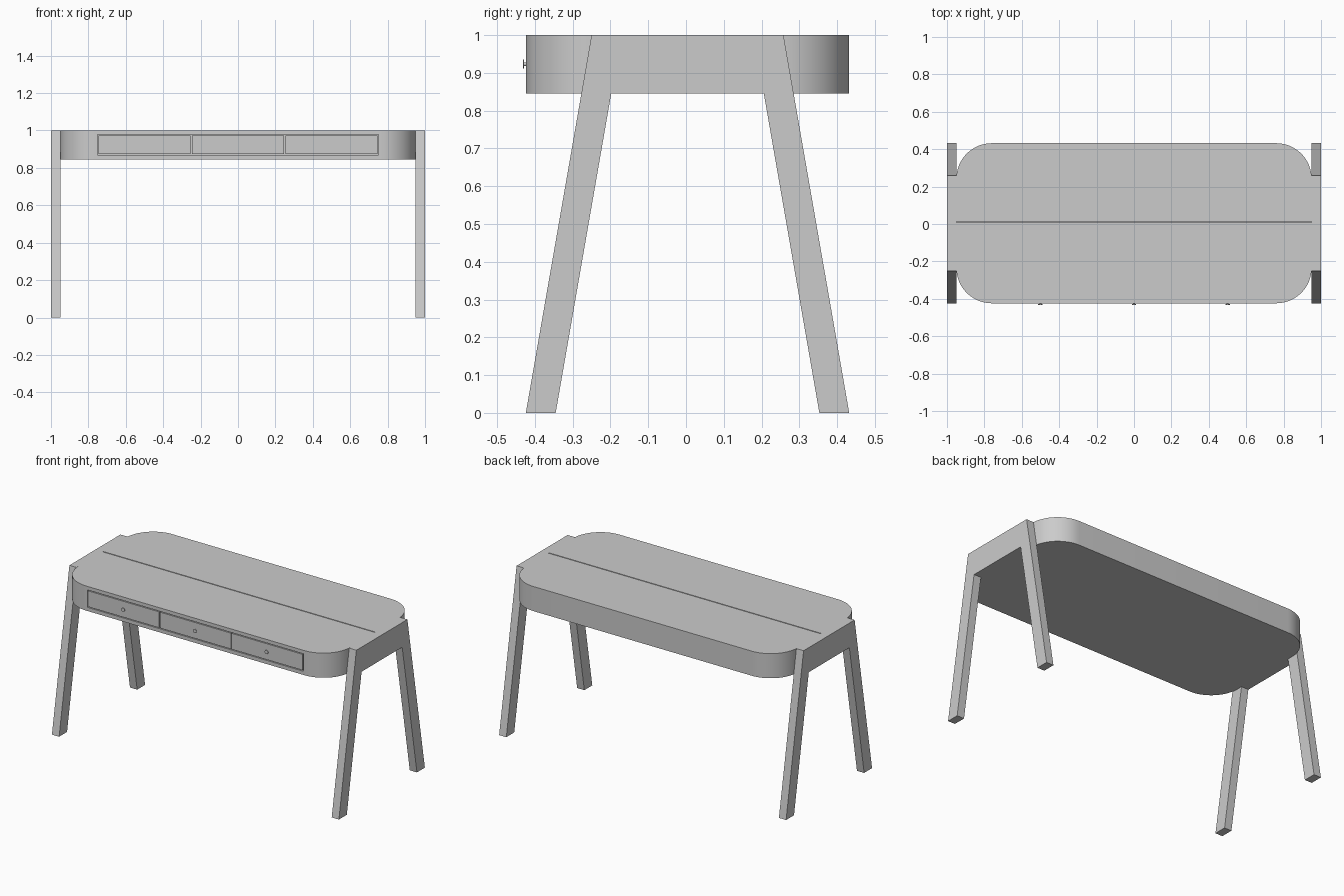
import bpy, bmesh, math

if "Cube" in bpy.data.objects:
    bpy.data.objects.remove(bpy.data.objects["Cube"])

grey = bpy.data.materials.new("light grey")
grey.diffuse_color = (0.6, 0.6, 0.6, 1)
grey.use_nodes = True
grey.node_tree.nodes["Principled BSDF"].inputs["Base Color"].default_value = grey.diffuse_color

FRONT, BACK = -0.424, 0.432      # depth of the desk
LOW, TOP = 0.845, 1.0            # height of the desk body
MID = (FRONT + BACK) / 2


def finish(name, bm):
    bmesh.ops.recalc_face_normals(bm, faces=bm.faces)
    mesh = bpy.data.meshes.new(name)
    bm.to_mesh(mesh)
    bm.free()
    ob = bpy.data.objects.new(name, mesh)
    bpy.context.collection.objects.link(ob)
    mesh.materials.append(grey)
    return ob


def prism(name, points, offset):
    """Extrude a closed outline of 3D points along an offset."""
    bm = bmesh.new()
    face = bm.faces.new([bm.verts.new(p) for p in points])
    ext = bmesh.ops.extrude_face_region(bm, geom=[face])
    verts = [g for g in ext["geom"] if isinstance(g, bmesh.types.BMVert)]
    bmesh.ops.translate(bm, verts=verts, vec=offset)
    return finish(name, bm)


def box(name, x0, x1, y0, y1, z0, z1):
    pts = [(x0, y0, z0), (x1, y0, z0), (x1, y1, z0), (x0, y1, z0)]
    return prism(name, pts, (0, 0, z1 - z0))


def smooth(ob):
    bpy.ops.object.select_all(action='DESELECT')
    ob.select_set(True)
    bpy.context.view_layer.objects.active = ob
    bpy.ops.object.shade_smooth_by_angle(angle=math.radians(30))


def cut(ob, cutter):
    mod = ob.modifiers.new("cut", 'BOOLEAN')
    mod.operation, mod.solver, mod.object = 'DIFFERENCE', 'EXACT', cutter
    bpy.context.view_layer.objects.active = ob
    bpy.ops.object.modifier_apply(modifier=mod.name)
    bpy.data.objects.remove(cutter)


# Desk body: rounded rectangle slab
HALF, R, SEG = 0.95, 0.19, 16
outline = []
for k, (sx, sy) in enumerate([(1, 1), (-1, 1), (-1, -1), (1, -1)]):
    cx = sx * (HALF - R)
    cy = MID + sy * ((BACK - FRONT) / 2 - R)
    for i in range(SEG + 1):
        a = math.pi / 2 * (k + i / SEG)
        outline.append((cx + R * math.cos(a), cy + R * math.sin(a), LOW))
body = prism("desk_body", outline, (0, 0, TOP - LOW))

# Drawer recess in the front and narrow seam along the top
cut(body, box("drawer_recess_cutter", -0.752, 0.752, FRONT - 0.05, FRONT + 0.03, 0.868, 0.978))
cut(body, box("top_seam_cutter", -0.948, 0.948, 0.008, 0.014, 0.988, 1.05))
smooth(body)

# Drawer fronts, flush with the body, each with a small round knob
for i, name in enumerate(("left", "middle", "right")):
    x = (i - 1) * 0.5
    box(name + "_drawer_front", x - 0.247, x + 0.247, FRONT, FRONT + 0.03, 0.873, 0.973)
    for part, r, y0, y1 in (("stem", 0.005, FRONT + 0.002, -0.429),
                            ("knob", 0.012, -0.429, -0.432)):
        ring = [(x + r * math.cos(t * math.pi / 8), y0,
                 0.923 + r * math.sin(t * math.pi / 8)) for t in range(16)]
        smooth(prism(name + "_drawer_" + part, ring, (0, y1 - y0, 0)))

# End frames: cross panel with two splayed legs, one per side
profile = [(-0.250, TOP), (FRONT, 0), (-0.345, 0), (-0.198, LOW),
           (0.206, LOW), (0.353, 0), (BACK, 0), (0.258, TOP)]
for side, name in ((-1, "left"), (1, "right")):
    prism(name + "_end_frame", [(side * 0.95, y, z) for y, z in profile], (side * 0.05, 0, 0))
